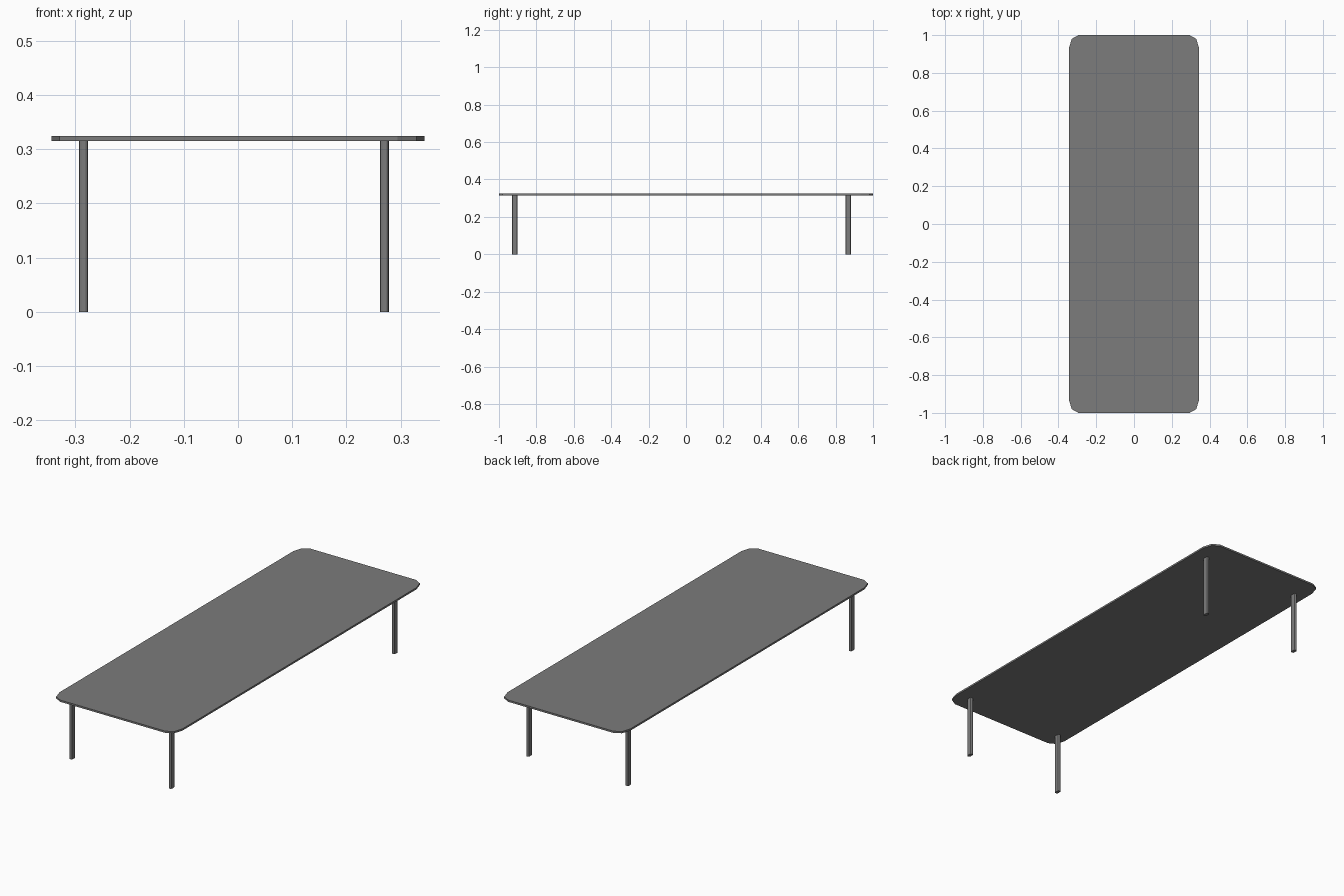
import bpy
import bmesh
from math import sin, cos, pi

cube = bpy.data.objects.get("Cube")
if cube:
    bpy.data.objects.remove(cube, do_unlink=True)

# Single dark grey finish
grey = bpy.data.materials.new("dark_grey")
grey.use_nodes = True
colour = (0.2, 0.2, 0.2, 1)
grey.diffuse_color = colour
grey.node_tree.nodes["Principled BSDF"].inputs["Base Color"].default_value = colour


def rounded_slab(name, centre, half, radius, z0, z1):
    """Extrude a rectangle whose corners are rounded in two facets."""
    bm = bmesh.new()
    ring = []
    corners = [(1, 1), (-1, 1), (-1, -1), (1, -1)]
    for quarter, (sx, sy) in enumerate(corners):
        for step in range(3):
            a = (quarter + step / 2) * pi / 2
            x = centre[0] + sx * (half[0] - radius[0]) + radius[0] * cos(a)
            y = centre[1] + sy * (half[1] - radius[1]) + radius[1] * sin(a)
            ring.append(bm.verts.new((x, y, z0)))
    base = bm.faces.new(ring)
    top = bmesh.ops.extrude_face_region(bm, geom=[base])["geom"]
    for v in top:
        if isinstance(v, bmesh.types.BMVert):
            v.co.z = z1
    bmesh.ops.recalc_face_normals(bm, faces=bm.faces)
    mesh = bpy.data.meshes.new(name)
    bm.to_mesh(mesh)
    bm.free()
    mesh.materials.append(grey)
    obj = bpy.data.objects.new(name, mesh)
    bpy.context.collection.objects.link(obj)
    return obj


# Thin table top with clipped corners
rounded_slab("table_top", (0, 0), (0.344, 1.0), (0.05, 0.067), 0.315, 0.324)

# Four slim legs, set slightly towards the front right
for side, x in (("right", -0.285), ("left", 0.27)):
    for end, y in (("front", -0.915), ("back", 0.867)):
        rounded_slab(f"{end}_{side}_leg", (x, y), (0.0085, 0.0145),
                     (0.005, 0.008), 0, 0.315)
